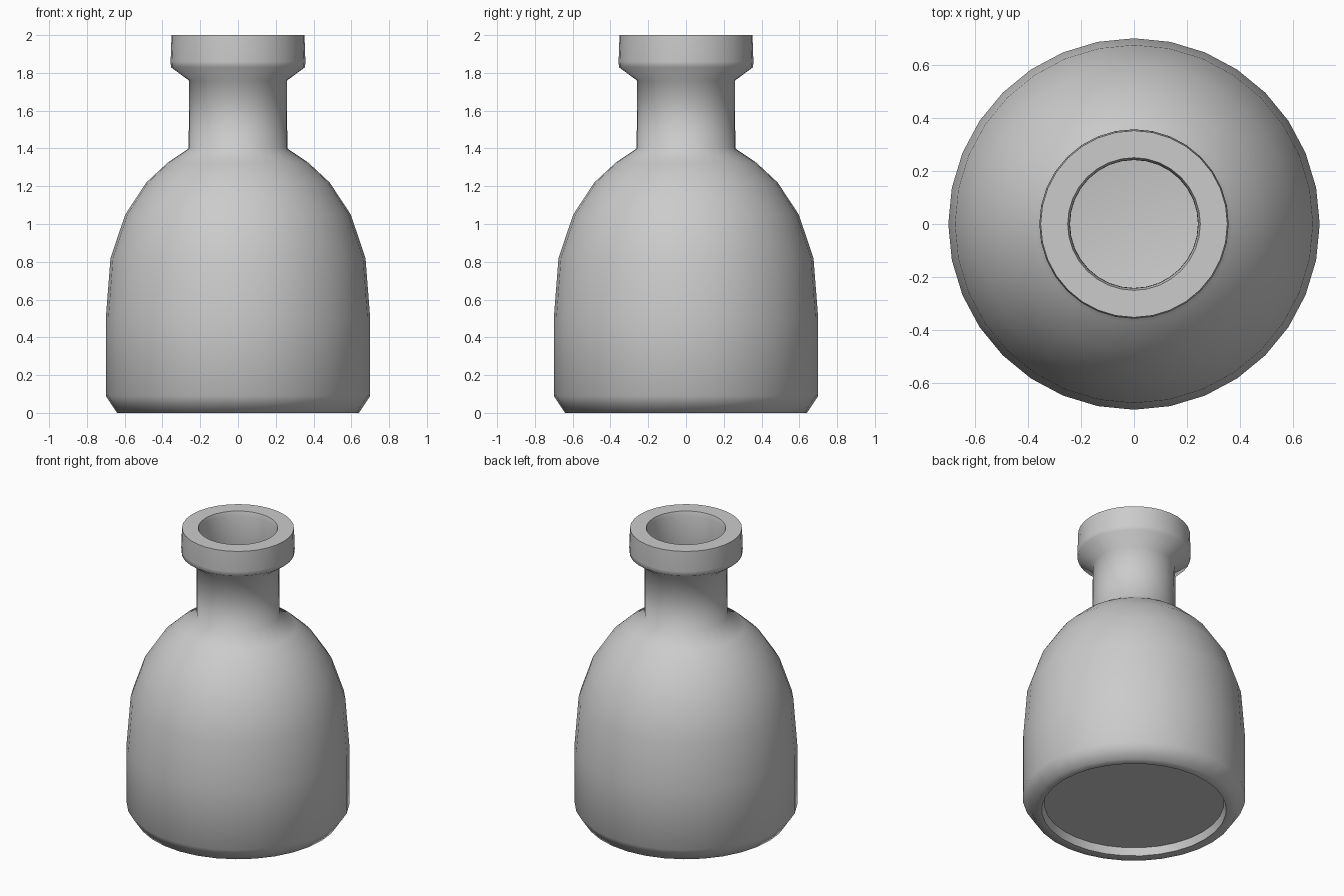
import bpy, bmesh, math

if "Cube" in bpy.data.objects:
    bpy.data.objects.remove(bpy.data.objects["Cube"])

SIDES = 32


def lathe(name, profile, sides=SIDES):
    """Spin an (r, z) profile round the z axis; both ends are capped."""
    bm = bmesh.new()
    rings = []
    for r, z in profile:
        rings.append([bm.verts.new((r * math.cos(2 * math.pi * i / sides),
                                    r * math.sin(2 * math.pi * i / sides), z))
                      for i in range(sides)])
    for a, b in zip(rings, rings[1:]):
        for i in range(sides):
            j = (i + 1) % sides
            bm.faces.new((a[i], a[j], b[j], b[i]))
    bm.faces.new(list(reversed(rings[0])))
    bm.faces.new(rings[-1])
    bmesh.ops.recalc_face_normals(bm, faces=bm.faces)
    mesh = bpy.data.meshes.new(name)
    bm.to_mesh(mesh)
    bm.free()
    obj = bpy.data.objects.new(name, mesh)
    bpy.context.collection.objects.link(obj)
    bpy.ops.object.select_all(action='DESELECT')
    obj.select_set(True)
    bpy.context.view_layer.objects.active = obj
    bpy.ops.object.shade_smooth_by_angle(angle=math.radians(60))
    return obj


# Domed shoulder, shared by the outer and inner walls
shoulder = [(0.70, 0.50), (0.675, 0.82), (0.597, 1.05),
            (0.485, 1.22), (0.372, 1.325), (0.261, 1.40)]

# Recessed base and chamfered foot
foot = [(0.565, 0.05), (0.58, 0.0), (0.64, 0.0), (0.70, 0.09)]

# Neck and collar, rolling over into the mouth
collar = [(0.26, 1.76), (0.355, 1.83), (0.357, 1.86), (0.352, 2.0),
          (0.25, 2.0), (0.242, 1.97)]

# Hollow inside, following the outer wall
inside = [(r - 0.02, z - 0.01) for r, z in reversed(shoulder)]
inside += [(0.68, 0.11), (0.62, 0.07)]

lathe("bottle", foot + shoulder + collar + inside)
